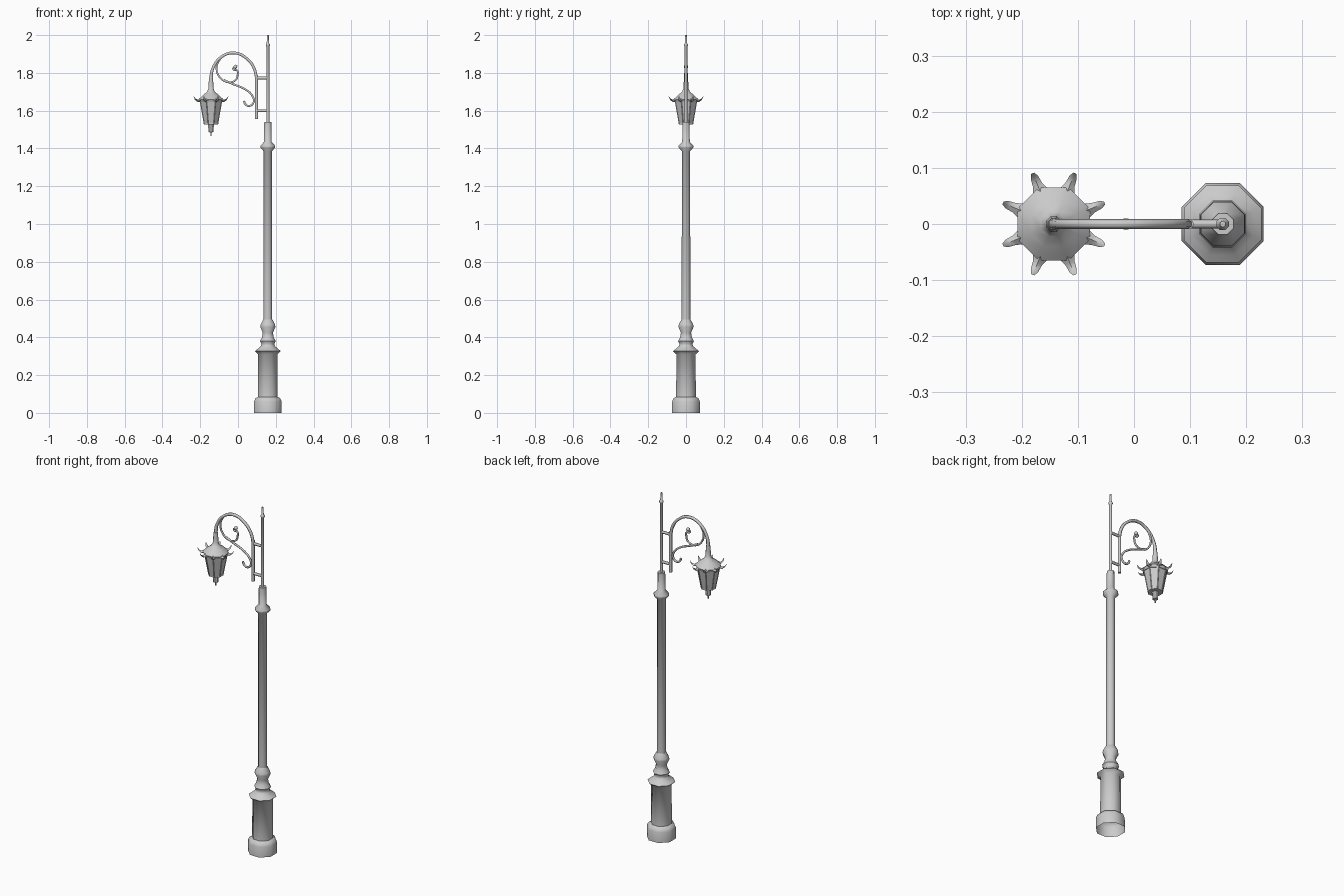
import bpy, bmesh, math
from mathutils import Vector

if "Cube" in bpy.data.objects:
    bpy.data.objects.remove(bpy.data.objects["Cube"])

PX, LX = 0.158, -0.143           # post axis and lantern axis
K = 1 / math.cos(math.pi / 8)    # flat-to-flat half width -> corner radius


def finish(bm, name, angle):
    bmesh.ops.recalc_face_normals(bm, faces=bm.faces)
    me = bpy.data.meshes.new(name)
    bm.to_mesh(me)
    bm.free()
    ob = bpy.data.objects.new(name, me)
    bpy.context.collection.objects.link(ob)
    bpy.ops.object.select_all(action='DESELECT')
    ob.select_set(True)
    bpy.context.view_layer.objects.active = ob
    bpy.ops.object.shade_smooth_by_angle(angle=math.radians(angle))
    return ob


def lathe(name, cx, profile, angle=50, cap_bottom=True, inset=None):
    """Octagonal turning; profile is (half width, z) from bottom to top."""
    bm = bmesh.new()
    rings = []
    for w, z in profile:
        rings.append([bm.verts.new((cx + w * K * math.cos((i + .5) * math.pi / 4),
                                    w * K * math.sin((i + .5) * math.pi / 4), z)) for i in range(8)])
    sides = []
    for a, b in zip(rings, rings[1:]):
        for i in range(8):
            j = (i + 1) % 8
            sides.append(bm.faces.new((a[i], a[j], b[j], b[i])))
    bm.faces.new(rings[-1])
    if cap_bottom:
        bm.faces.new(rings[0][::-1])
    if inset:
        bmesh.ops.recalc_face_normals(bm, faces=bm.faces)
        bmesh.ops.inset_individual(bm, faces=sides, thickness=inset, depth=-0.002)
    return finish(bm, name, angle)


def rod(name, pts, r, smooth=True):
    """Round bar through (x, z) points, optional third value scales thickness."""
    cu = bpy.data.curves.new(name, 'CURVE')
    cu.dimensions = '3D'
    cu.bevel_depth, cu.bevel_resolution, cu.use_fill_caps = r, 1, True
    cu.resolution_u = 4
    sp = cu.splines.new('BEZIER' if smooth else 'POLY')
    points = sp.bezier_points if smooth else sp.points
    points.add(len(pts) - 1)
    for p, q in zip(points, pts):
        p.co = (q[0], 0, q[1]) if smooth else (q[0], 0, q[1], 1)
        p.radius = q[2] if len(q) > 2 else 1
        if smooth:
            p.handle_left_type = p.handle_right_type = 'AUTO'
    ob = bpy.data.objects.new(name, cu)
    bpy.context.collection.objects.link(ob)
    return ob


# Post
lathe("post_base", PX, [(.073, 0), (.073, .06), (.066, .077), (.052, .085), (.051, .31),
                        (.069, .327), (.055, .338), (.038, .353), (.034, .365), (.042, .38),
                        (.031, .4), (.027, .425), (.04, .455), (.038, .468), (.024, .495)],
      cap_bottom=False)
lathe("post_shaft", PX, [(.023, .485), (.022, 1.385), (.039, 1.405), (.039, 1.414),
                         (.02, 1.435), (.019, 1.54)])
lathe("top_rod", PX, [(.008, 1.53), (.008, 1.94), (.011, 1.945), (.011, 1.952),
                      (.006, 1.957), (.005, 2.0)])

# Bracket
rod("bracket_upright", [(.098, 1.555), (.098, 1.79)], .009, False)
for n, z in (("lower", 1.60), ("upper", 1.773)):
    rod(n + "_bracket_bar", [(.098, z), (PX, z)], .008, False)

# Main arm and scrollwork
rod("arm", [(.098, 1.77), (.087, 1.82), (.05, 1.873), (-.02, 1.906), (-.09, 1.883),
            (-.133, 1.825), (LX, 1.77, 1.2), (LX, 1.72, 1.3)], .0085)
rod("inner_scroll", [(-.095, 1.875), (-.113, 1.835), (-.102, 1.785), (-.06, 1.752),
                     (-.015, 1.76), (-.002, 1.79), (-.006, 1.815), (-.022, 1.815), (-.027, 1.828)], .0055)
rod("lower_scroll", [(-.075, 1.762), (-.03, 1.742), (.04, 1.712), (.078, 1.675), (.083, 1.645),
                     (.06, 1.625), (.038, 1.635), (.032, 1.652)], .006)
bm = bmesh.new()
bmesh.ops.create_icosphere(bm, subdivisions=1, radius=.012)
bmesh.ops.translate(bm, verts=bm.verts, vec=(-.014, 0, 1.832))
finish(bm, "scroll_ball", 60)

# Lantern
lathe("lantern_body", LX, [(.038, 1.528), (.06, 1.655)], 30, inset=.004)
lathe("lantern_roof", LX, [(.06, 1.645), (.065, 1.66), (.04, 1.685), (.022, 1.698),
                           (.014, 1.715), (.013, 1.74), (.01, 1.775)])
lathe("lantern_finial", LX, [(.003, 1.465), (.004, 1.485), (.014, 1.487), (.015, 1.53)], 30)

# Eight upturned leaves on the roof corners
bm = bmesh.new()
for i in range(8):
    a = (i + .5) * math.pi / 4
    out, side = Vector((math.cos(a), math.sin(a), 0)), Vector((-math.sin(a), math.cos(a), 0))
    prev = None
    for r, w, h, z in ((.055, .017, .012, 1.66), (.075, .009, .007, 1.652),
                       (.09, .007, .004, 1.66), (.098, .003, .002, 1.674)):
        c = Vector((LX, 0, z)) + out * r
        ring = [bm.verts.new(c + v) for v in (side * w, Vector((0, 0, h)), -side * w, Vector((0, 0, -h)))]
        if prev:
            for j in range(4):
                k = (j + 1) % 4
                bm.faces.new((prev[j], prev[k], ring[k], ring[j]))
        prev = ring
    bm.faces.new(prev)
finish(bm, "roof_leaves", 50)
